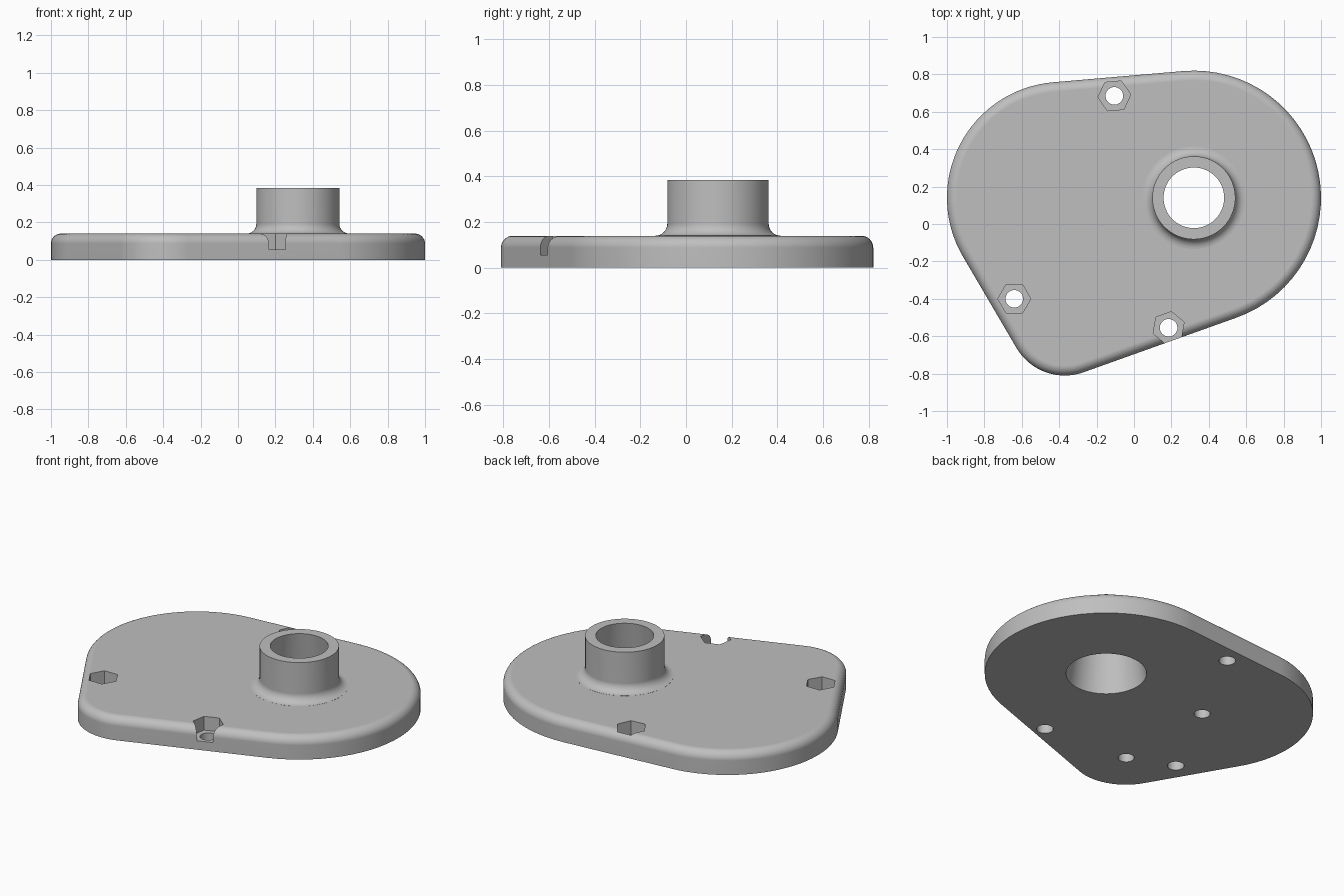
import bpy, bmesh
from math import sin, cos, pi, radians, atan2, acos, hypot

cube = bpy.data.objects.get("Cube")
if cube:
    bpy.data.objects.remove(cube)

grey = bpy.data.materials.new("plain_grey")
grey.use_nodes = True
grey.diffuse_color = (0.52, 0.52, 0.52, 1)
grey.node_tree.nodes["Principled BSDF"].inputs["Base Color"].default_value = (0.52, 0.52, 0.52, 1)

# Corner circles of the plate outline, counter-clockwise: x, y, radius
LOBES = [(0.32, 0.14, 0.68), (-0.38, 0.14, 0.62), (-0.37, -0.51, 0.30)]
BORE = LOBES[0][:2]
TOP, FILLET, HEIGHT = 0.14, 0.052, 0.385


def tangent_angle(a, b):
    """Direction of the outward normal of the line touching two circles."""
    dx, dy = b[0] - a[0], b[1] - a[1]
    return atan2(dy, dx) - acos((a[2] - b[2]) / hypot(dx, dy))


def outline(inset):
    """Rounded hull of the lobes, moved inward."""
    points = []
    for i, (x, y, r) in enumerate(LOBES):
        start = tangent_angle(LOBES[i - 1], LOBES[i])
        end = tangent_angle(LOBES[i], LOBES[(i + 1) % 3])
        sweep = (end - start) % (2 * pi)
        for k in range(33):
            t = start + sweep * k / 32
            points.append((x + (r - inset) * cos(t), y + (r - inset) * sin(t)))
    return points


def circle(center, radius, sides=64, turn=0):
    return [(center[0] + radius * cos(turn + 2 * pi * k / sides),
             center[1] + radius * sin(turn + 2 * pi * k / sides)) for k in range(sides)]


def stack(name, layers):
    """Closed solid skinned through (outline, height) layers."""
    bm = bmesh.new()
    rings = [[bm.verts.new((x, y, z)) for x, y in pts] for pts, z in layers]
    for low, high in zip(rings, rings[1:]):
        n = len(low)
        for k in range(n):
            j = (k + 1) % n
            bm.faces.new((low[k], low[j], high[j], high[k]))
    bm.faces.new(rings[0][::-1])
    bm.faces.new(rings[-1])
    bmesh.ops.recalc_face_normals(bm, faces=bm.faces)
    mesh = bpy.data.meshes.new(name)
    bm.to_mesh(mesh)
    bm.free()
    mesh.materials.append(grey)
    obj = bpy.data.objects.new(name, mesh)
    bpy.context.collection.objects.link(obj)
    return obj


def combine(target, tool, operation):
    tool.hide_render = True
    mod = target.modifiers.new(operation, 'BOOLEAN')
    mod.operation, mod.solver, mod.object = operation, 'EXACT', tool
    bpy.context.view_layer.objects.active = target
    bpy.ops.object.modifier_apply(modifier=mod.name)
    bpy.data.objects.remove(tool)


# Plate with a rounded upper rim
arc = [pi / 2 * k / 8 for k in range(9)]
cover = stack("cover_plate", [(outline(0), 0)] + [
    (outline(FILLET * (1 - cos(t))), TOP - FILLET + FILLET * sin(t)) for t in arc])

# Boss flaring into the plate
flare = [(circle(BORE, 0.222 + FILLET * (1 - sin(t))), TOP + 0.0005 + FILLET * (1 - cos(t)))
         for t in arc]
boss = stack("boss", [(circle(BORE, 0.222 + FILLET), TOP / 2)] + flare
             + [(circle(BORE, 0.222), HEIGHT)])
combine(cover, boss, 'UNION')


# Tapered bore, wider underneath
def bore_radius(z):
    return 0.225 - 0.063 * z / HEIGHT


combine(cover, stack("bore_cutter", [(circle(BORE, bore_radius(z)), z) for z in (-0.1, 0.5)]),
        'DIFFERENCE')

# Nut pockets with through holes, each turned to follow its nearest edge
for x, y, turn in [(-0.64, -0.40, 0), (-0.105, 0.685, 4.9), (0.185, -0.555, 20)]:
    pocket = circle((x, y), 0.088, 6, radians(turn))
    hole = circle((x, y), 0.047, 32)
    combine(cover, stack("pocket_cutter", [(pocket, 0.055), (pocket, 0.3)]), 'DIFFERENCE')
    combine(cover, stack("hole_cutter", [(hole, -0.1), (hole, 0.3)]), 'DIFFERENCE')

# Blind holes underneath, at the centres of the two smaller lobes
for lobe in LOBES[1:]:
    hole = circle(lobe, 0.045, 32)
    combine(cover, stack("blind_cutter", [(hole, -0.1), (hole, 0.09)]), 'DIFFERENCE')

# Smooth curves, crisp edges
bpy.ops.object.select_all(action='DESELECT')
cover.select_set(True)
bpy.context.view_layer.objects.active = cover
bpy.ops.object.shade_smooth_by_angle(angle=radians(30))
weighted = cover.modifiers.new("flat_face_normals", 'WEIGHTED_NORMAL')
weighted.keep_sharp = True
